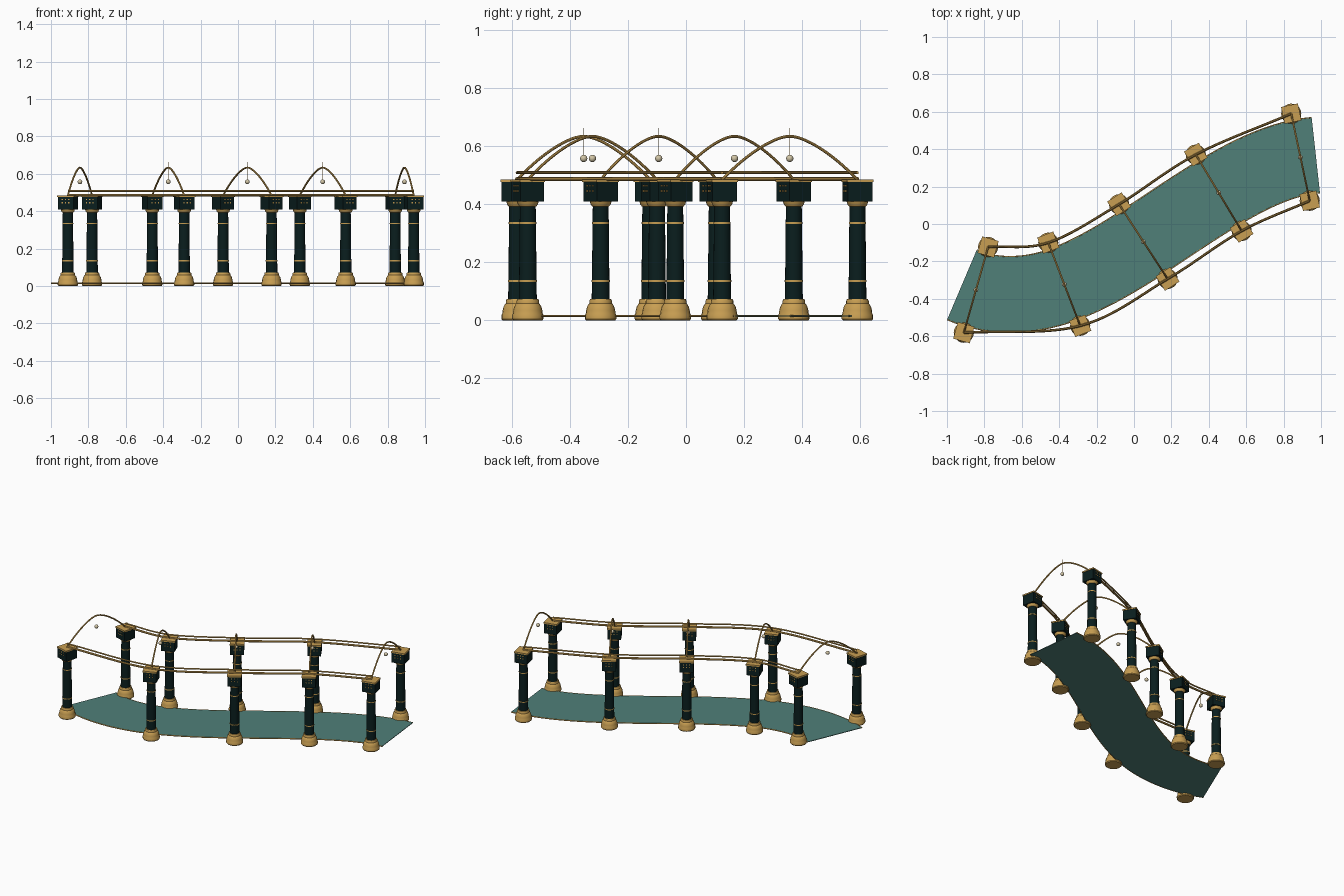
import bpy, bmesh, math
from mathutils import Vector, Matrix

if "Cube" in bpy.data.objects:
    bpy.data.objects.remove(bpy.data.objects["Cube"])


def mat(name, c):
    m = bpy.data.materials.new(name)
    m.diffuse_color = (*c, 1)
    m.use_nodes = True
    m.node_tree.nodes["Principled BSDF"].inputs["Base Color"].default_value = m.diffuse_color
    return m


TEAL = mat("dark teal", (0.003, 0.013, 0.013))
GOLD = mat("gold", (0.58, 0.345, 0.085))
ROAD = mat("road green", (0.08, 0.215, 0.19))
PEARL = mat("pale bell", (0.64, 0.56, 0.38))


def finish(name, bm, material, smooth=True):
    bmesh.ops.recalc_face_normals(bm, faces=bm.faces)
    me = bpy.data.meshes.new(name)
    bm.to_mesh(me)
    bm.free()
    me.materials.append(material)
    ob = bpy.data.objects.new(name, me)
    bpy.context.collection.objects.link(ob)
    if smooth:
        bpy.context.view_layer.objects.active = ob
        ob.select_set(True)
        bpy.ops.object.shade_smooth_by_angle(angle=math.radians(35))
        ob.select_set(False)
    return ob


def lathe(name, profile, x, y, material, n=20):
    bm = bmesh.new()
    rings = [[bm.verts.new((x + r * math.cos(2 * math.pi * i / n),
                            y + r * math.sin(2 * math.pi * i / n), z))
              for i in range(n)] for r, z in profile]
    for a, b in zip(rings, rings[1:]):
        for i in range(n):
            bm.faces.new((a[i], a[(i + 1) % n], b[(i + 1) % n], b[i]))
    bm.faces.new(rings[0])
    bm.faces.new(rings[-1])
    return finish(name, bm, material)


def block(name, x, y, z0, z1, side, ang, material):
    bm = bmesh.new()
    bmesh.ops.create_cube(bm, size=1, matrix=Matrix.Translation((x, y, (z0 + z1) / 2))
                          @ Matrix.Rotation(ang, 4, 'Z')
                          @ Matrix.Diagonal((side, side, z1 - z0, 1)))
    return finish(name, bm, material, False)


def tube(name, pts, r, material, n=8):
    bm = bmesh.new()
    rings = []
    for i, p in enumerate(pts):
        t = (pts[min(i + 1, len(pts) - 1)] - pts[max(i - 1, 0)]).normalized()
        ref = Vector((0, 0, 1)) if abs(t.z) < 0.95 else Vector((1, 0, 0))
        u = t.cross(ref).normalized()
        v = u.cross(t)
        rings.append([bm.verts.new(p + r * (math.cos(2 * math.pi * k / n) * u
                                            + math.sin(2 * math.pi * k / n) * v))
                      for k in range(n)])
    for a, b in zip(rings, rings[1:]):
        for k in range(n):
            bm.faces.new((a[k], a[(k + 1) % n], b[(k + 1) % n], b[k]))
    bm.faces.new(rings[0])
    bm.faces.new(rings[-1])
    return finish(name, bm, material)


def hermite(p, q, tp, tq, s):
    return ((2*s**3 - 3*s**2 + 1) * p + (s**3 - 2*s**2 + s) * tp
            + (3*s**2 - 2*s**3) * q + (s**3 - s**2) * tq)


# stations along the walk: x, y, heading in degrees (first and last are road ends)
stations = [(-0.92, -0.325, -23), (-0.845, -0.352, -15.8), (-0.373, -0.322, 21),
            (0.05, -0.094, 33), (0.453, 0.167, 31), (0.89, 0.357, 12),
            (0.972, 0.368, 6.3)]

# road ribbon
centre = []
for (x0, y0, a0), (x1, y1, a1) in zip(stations, stations[1:]):
    p, q = Vector((x0, y0, 0)), Vector((x1, y1, 0))
    d = (q - p).length
    a0, a1 = math.radians(a0), math.radians(a1)
    tp = Vector((math.cos(a0), math.sin(a0), 0)) * d
    tq = Vector((math.cos(a1), math.sin(a1), 0)) * d
    n = 14 if d > 0.2 else 3
    centre += [hermite(p, q, tp, tq, i / n) for i in range(n)]
centre.append(Vector((0.972, 0.368, 0)))
left, right = [], []
for i, p in enumerate(centre):
    if i in (0, len(centre) - 1):
        a = math.radians(stations[0 if i == 0 else -1][2])
        t = Vector((math.cos(a), math.sin(a), 0))
    else:
        t = (centre[i + 1] - centre[i - 1]).normalized()
    side = Vector((-t.y, t.x, 0)) * 0.202
    left.append(p + side)
    right.append(p - side)
bm = bmesh.new()
rows = [[bm.verts.new(v + Vector((0, 0, z))) for v, z in
         ((l, 0.013), (r, 0.013), (r, 0.017), (l, 0.017))] for l, r in zip(left, right)]
for a, b in zip(rows, rows[1:]):
    for k in range(4):
        bm.faces.new((a[k], a[(k + 1) % 4], b[(k + 1) % 4], b[k]))
bm.faces.new(rows[0])
bm.faces.new(rows[-1])
finish("road", bm, ROAD, False)
for nm, edge in (("left", left), ("right", right)):
    tube("road_edge_" + nm, [p + Vector((0, 0, 0.015)) for p in edge], 0.0035, GOLD, 6)

# columns, arches and hanging bells
sides = {1: [], -1: []}
for x, y, deg in stations[1:-1]:
    a = math.radians(deg)
    c = Vector((x, y, 0))
    nrm = Vector((-math.sin(a), math.cos(a), 0)) * 0.238
    for s in (1, -1):
        p = c + nrm * s
        sides[s].append(p)
        lathe("column_base", [(0.050, 0), (0.054, 0.005), (0.054, 0.018), (0.051, 0.024),
                              (0.050, 0.034), (0.047, 0.046), (0.042, 0.055),
                              (0.039, 0.058), (0.039, 0.066), (0.036, 0.073)],
              p.x, p.y, GOLD)
        lathe("column_shaft", [(0.031, 0.07), (0.030, 0.135), (0.028, 0.335),
                               (0.027, 0.40)], p.x, p.y, TEAL)
        for z, r in ((0.135, 0.0315), (0.335, 0.0295)):
            lathe("column_ring", [(r, z - 0.003), (r, z + 0.003)], p.x, p.y, GOLD)
        lathe("column_collar", [(0.029, 0.392), (0.034, 0.398), (0.038, 0.411)],
              p.x, p.y, GOLD)
        block("capital", p.x, p.y, 0.409, 0.476, 0.086, a, TEAL)
        block("capital_slab", p.x, p.y, 0.476, 0.485, 0.092, a, GOLD)
        # small gold studs on the inner and outer capital faces
        bm = bmesh.new()
        for f in (-0.043, 0.043):
            for u in (-0.018, 0, 0.018):
                for z in (0.445, 0.463):
                    bmesh.ops.create_cube(bm, size=0.006, matrix=Matrix.Translation(
                        (p.x, p.y, z)) @ Matrix.Rotation(a, 4, 'Z')
                        @ Matrix.Translation((u, f, 0)))
        finish("capital_studs", bm, GOLD, False)
    arch = []
    for i in range(33):
        t = -1 + i / 16
        rise = 1 - (math.sqrt(t * t + 0.03) - math.sqrt(0.03)) / (
            math.sqrt(1.03) - math.sqrt(0.03))
        rise = 0.45 * rise + 0.55 * (1 - t * t)
        arch.append(c + nrm * t + Vector((0, 0, 0.484 + 0.149 * rise)))
    tube("arch", arch, 0.005, GOLD)
    tube("bell_cord", [c + Vector((0, 0, z)) for z in (0.56, 0.61, 0.662)], 0.0006, GOLD, 5)
    bm = bmesh.new()
    bmesh.ops.create_uvsphere(bm, u_segments=16, v_segments=10, radius=0.0125,
                              matrix=Matrix.Translation((x, y, 0.557)))
    finish("bell", bm, PEARL)

# double handrails running over the column tops
for s, pts in sides.items():
    ext = [2 * pts[0] - pts[1]] + pts + [2 * pts[-1] - pts[-2]]
    path = []
    for k in range(1, 5):
        tp, tq = (ext[k + 1] - ext[k - 1]) / 2, (ext[k + 2] - ext[k]) / 2
        path += [hermite(ext[k], ext[k + 1], tp, tq, i / 12) for i in range(12)]
    path.append(pts[-1])
    for nm, z, r in (("lower_rail", 0.486, 0.007), ("upper_rail", 0.508, 0.005)):
        tube(nm, [p + Vector((0, 0, z)) for p in path], r, GOLD)
